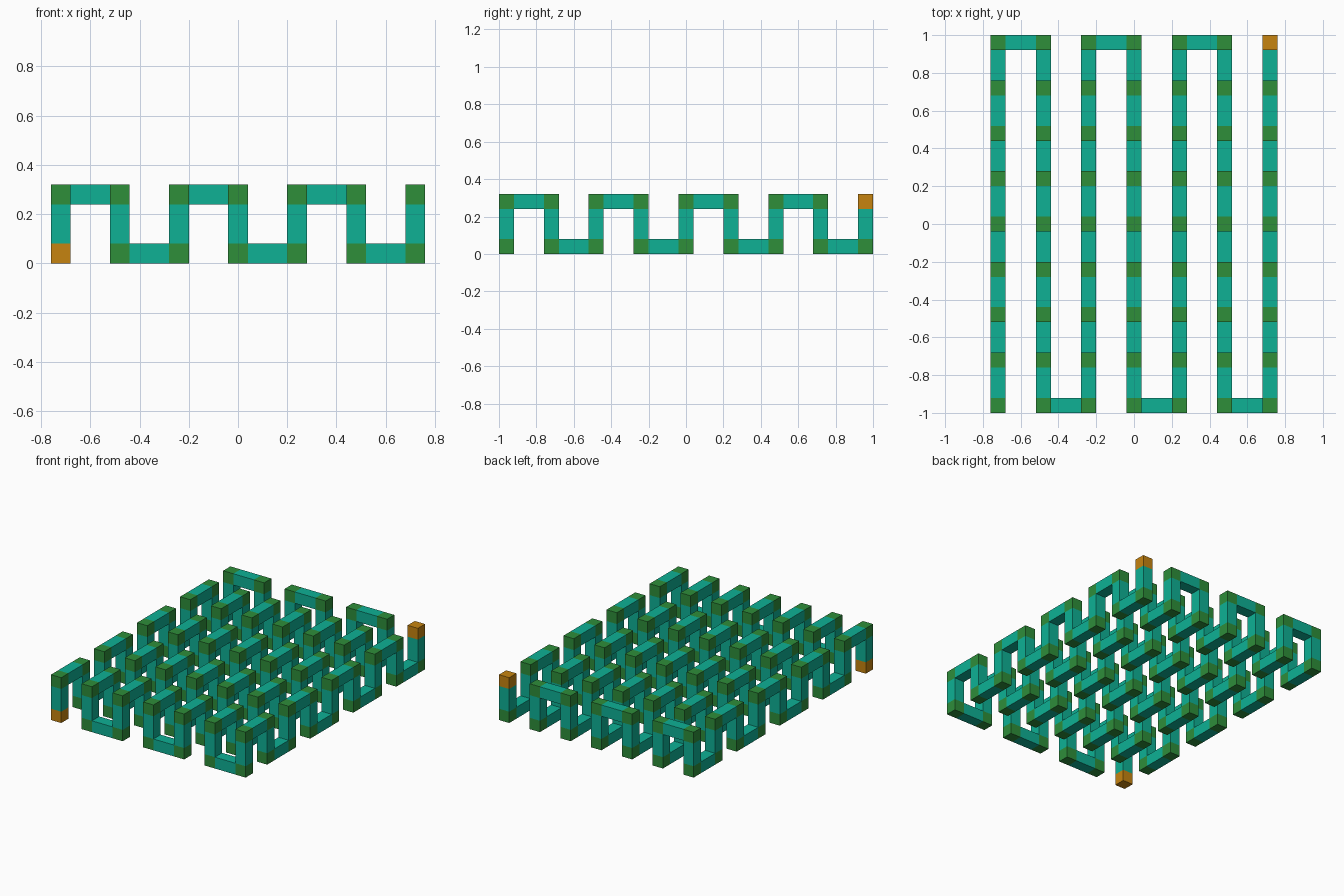
import bpy
import bmesh
from mathutils import Vector

cube = bpy.data.objects.get("Cube")
if cube:
    bpy.data.objects.remove(cube, do_unlink=True)

STEP, W = 0.24, 0.08      # joint spacing and bar thickness
NX, NY = 7, 9             # joints across and along


def material(name, rgb):
    lin = [((c / 255 + 0.055) / 1.055) ** 2.4 for c in rgb]
    m = bpy.data.materials.new(name)
    m.use_nodes = True
    m.diffuse_color = (*lin, 1)
    m.node_tree.nodes["Principled BSDF"].inputs["Base Color"].default_value = (*lin, 1)
    return m


def add_box(bm, centre, size, open_dirs):
    """Box without the faces that join a neighbouring piece."""
    verts = bmesh.ops.create_cube(bm, size=1)["verts"]
    bmesh.ops.scale(bm, vec=size, verts=verts)
    bmesh.ops.translate(bm, vec=centre, verts=verts)
    faces = {f for v in verts for f in v.link_faces}
    for f in faces:
        f.normal_update()
    hidden = [f for f in faces if any(f.normal.dot(d) > 0.9 for d in open_dirs)]
    bmesh.ops.delete(bm, geom=hidden, context="FACES_ONLY")


def finish(bm, name, mat):
    mesh = bpy.data.meshes.new(name)
    bm.to_mesh(mesh)
    bm.free()
    mesh.materials.append(mat)
    bpy.context.collection.objects.link(bpy.data.objects.new(name, mesh))


# Path: snakes along y row by row, alternately rising and dropping
path, level = [], 0
for i in range(NX):
    rows = range(NY) if i % 2 == 0 else reversed(range(NY))
    for j in rows:
        for k in (level, 1 - level):
            path.append(Vector(((i - (NX - 1) / 2) * STEP,
                                (j - (NY - 1) / 2) * STEP,
                                W / 2 + k * STEP)))
        level = 1 - level

joints, links, ends = bmesh.new(), bmesh.new(), bmesh.new()

# Cubes at every corner of the path, with the two ends kept separate
for n, p in enumerate(path):
    near = path[max(n - 1, 0):n] + path[n + 1:n + 2]
    target = ends if n in (0, len(path) - 1) else joints
    add_box(target, p, (W, W, W), [(q - p).normalized() for q in near])

# Bars between consecutive cubes
for a, b in zip(path, path[1:]):
    d = (b - a).normalized()
    size = [W + abs(c) * (STEP - 2 * W) for c in d]
    add_box(links, (a + b) / 2, size, [d, -d])

finish(joints, "corner_joints", material("green", (46, 142, 58)))
finish(links, "link_bars", material("teal", (14, 177, 149)))
finish(ends, "end_blocks", material("orange", (198, 132, 16)))
